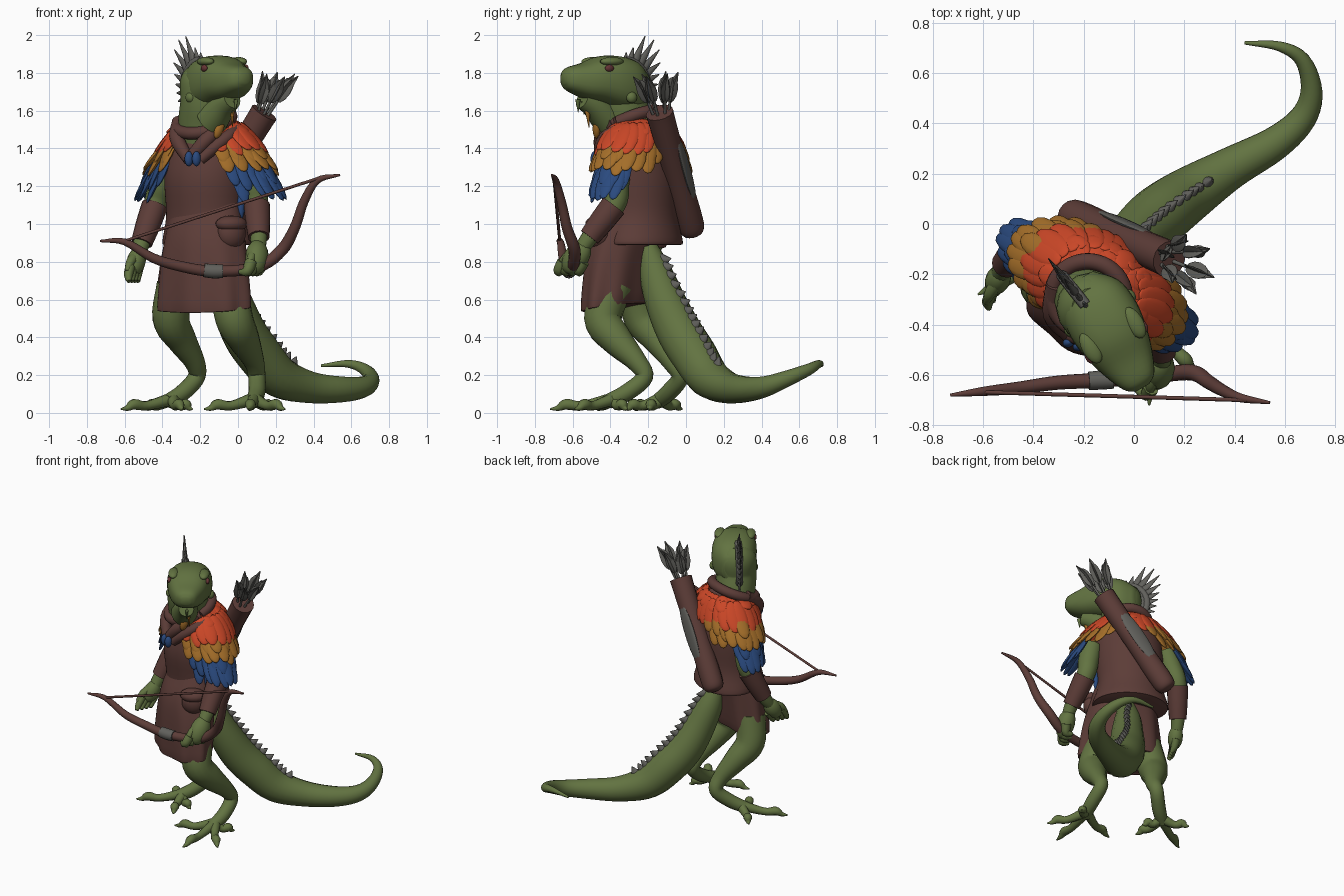
import bpy, bmesh, math, random
from mathutils import Vector as V, Matrix

random.seed(4)
cube = bpy.data.objects.get("Cube")
if cube:
    bpy.data.objects.remove(cube)


def paint(name, r, g, b):
    m = bpy.data.materials.new(name)
    m.use_nodes = True
    m.diffuse_color = (r, g, b, 1)
    bsdf = next(n for n in m.node_tree.nodes if n.type == 'BSDF_PRINCIPLED')
    bsdf.inputs["Base Color"].default_value = (r, g, b, 1)
    bsdf.inputs["Roughness"].default_value = 0.8
    return m


GREEN = paint("scale green", .123, .172, .053)
LEATHER = paint("leather brown", .108, .046, .039)
GREY = paint("spine grey", .118, .116, .105)
ORANGE = paint("feather orange", .59, .062, .02)
GOLD = paint("feather gold", .37, .155, .022)
BLUE = paint("feather blue", .023, .068, .21)
MAROON = paint("eye maroon", .13, .035, .035)

# Body axes: LEFT and FORE for the turned torso, HEAD and HSIDE for the head
UP = V((0, 0, 1))
LEFT, FORE = V((.88, -.48, 0)), V((-.48, -.88, 0))
HEAD, HSIDE = V((.5, -.866, 0)), V((.866, .5, 0))


def part(name, mat, build):
    """Make one object from a function that fills a bmesh."""
    bm = bmesh.new()
    build(bm)
    bmesh.ops.recalc_face_normals(bm, faces=bm.faces)
    me = bpy.data.meshes.new(name)
    bm.to_mesh(me)
    bm.free()
    me.materials.append(mat)
    ob = bpy.data.objects.new(name, me)
    bpy.context.collection.objects.link(ob)
    bpy.ops.object.select_all(action='DESELECT')
    ob.select_set(True)
    bpy.context.view_layer.objects.active = ob
    bpy.ops.object.shade_smooth_by_angle(angle=math.radians(50))


def frame(loc, axis, normal, size):
    z = V(axis).normalized()
    x = V(normal).cross(z).normalized()
    m = Matrix((x, z.cross(x), z)).transposed().to_4x4()
    return Matrix.Translation(V(loc)) @ m @ Matrix.Diagonal((*size, 1))


def blob(bm, loc, size, axis=UP, normal=HEAD, seg=16):
    bmesh.ops.create_uvsphere(bm, u_segments=seg, v_segments=seg // 2 + 1, radius=1,
                              matrix=frame(loc, axis, normal, size))


def spike(bm, base, axis, normal, width, thick, length):
    mid = V(base) + V(axis).normalized() * length / 2
    bmesh.ops.create_cone(bm, cap_ends=True, segments=10, radius1=1, radius2=.08, depth=1,
                          matrix=frame(mid, axis, normal, (width, thick, length)))


def loft(bm, rings):
    rows = [[bm.verts.new(p) for p in ring] for ring in rings]
    n = len(rows[0])
    for a, b in zip(rows, rows[1:]):
        for i in range(n):
            bm.faces.new((a[i], a[(i + 1) % n], b[(i + 1) % n], b[i]))
    bm.faces.new(rows[0])
    bm.faces.new(rows[-1])


def spline(pts, steps=5):
    p = [V(q) for q in pts]
    p = [p[0] * 2 - p[1]] + p + [p[-1] * 2 - p[-2]]
    out = []
    for a, b, c, d in zip(p, p[1:], p[2:], p[3:]):
        for k in range(steps):
            t = k / steps
            out.append((b * 2 + (c - a) * t + (a * 2 - b * 5 + c * 4 - d) * t * t
                        + (b * 3 - a - c * 3 + d) * t ** 3) / 2)
    return out + [p[-2]]


def tube(bm, pts, seg=16, steps=5):
    """Round tube through (x, y, z, radius) points."""
    path = spline(pts, steps)
    rings, side = [], None
    for i, q in enumerate(path):
        d = (path[min(i + 1, len(path) - 1)] - path[max(i - 1, 0)]).to_3d().normalized()
        side = side or d.orthogonal()
        side = (side - d * side.dot(d)).normalized()
        up = d.cross(side)
        rings.append([q.to_3d() + (side * math.cos(a) + up * math.sin(a)) * max(q.w, .002)
                      for a in (math.tau * k / seg for k in range(seg))])
    loft(bm, rings)


def tube_part(name, mat, *paths):
    part(name, mat, lambda bm: [tube(bm, p) for p in paths])


def oval(c, a, b, t):
    return V(c) + LEFT * a * math.cos(t) + FORE * b * math.sin(t)


def garment(name, levels, pleat=0, tilt=0):
    """Stacked ovals (x, y, z, half width, half depth) turned with the torso."""
    def build(bm):
        rings = []
        for x, y, z, a, b in spline(levels, 4):
            ring = []
            for t in (math.tau * k / 64 for k in range(64)):
                g = 1 + pleat * math.cos(t * 8) * max(0, 1 - z)
                ring.append(oval((x, y, z + tilt * math.sin(t)), a * g, b * g, t))
            rings.append(ring)
        loft(bm, rings)
    part(name, LEATHER, build)


# Clothing
garment("skirt", [(-.185, -.36, .56, .255, .13), (-.185, -.36, .575, .275, .155), (-.18, -.345, .8, .25, .165),
                  (-.175, -.32, .97, .215, .165), (-.17, -.28, 1.12, .19, .13)], .09, -.025)
garment("coat", [(-.16, -.23, .89, .24, .19), (-.16, -.23, .91, .25, .2), (-.17, -.24, 1.05, .215, .19),
                 (-.17, -.25, 1.25, .225, .2), (-.16, -.25, 1.42, .21, .165), (-.16, -.25, 1.5, .16, .14),
                 (-.16, -.25, 1.55, .1, .1)])
NECK = V((-.18, -.29, 1.54))
tube_part("collar", LEATHER, [(*(oval(NECK, .145, .14, t) - UP * .06 * math.sin(t)), .033)
                              for t in (math.tau * k / 12 for k in range(13))])
tube_part("lapels", LEATHER, *[[(*oval(NECK, .145 * s, .06, .3), .04),
                                (*(NECK + LEFT * .09 * s + FORE * .13 - UP * .09), .04),
                                (*(NECK + FORE * .17 - UP * .2), .03)] for s in (-1, 1)])
tube_part("chest_strap", LEATHER, [(-.01, -.36, 1.5, .03), (-.05, -.42, 1.465, .034), (-.12, -.452, 1.41, .034),
                                   (-.2, -.455, 1.34, .028)])
part("pouch", LEATHER, lambda bm: [blob(bm, (-.035, -.46, .95), (.08, .06, .085), UP, (.4, -.9, 0)),
                                   blob(bm, (-.035, -.465, 1), (.088, .066, .045), UP, (.4, -.9, 0))])

# Feather mantle, row by row on both shoulders
CAPE = V((-.145, -.24, 0))


def feathers(name, mat, rows):
    def build(bm):
        for (ra, rb, rz), (ta, tb, tz), lo, hi, count, width in rows:
            for s in (-1, 1):
                for k in range(count):
                    t = math.radians(lo + (hi - lo) * (k + random.uniform(-.2, .2)) / (count - 1))
                    root = oval(CAPE + UP * rz, ra * s, rb, t)
                    tip = oval(CAPE + UP * (tz + random.uniform(-.02, .02)), ta * s, tb, t)
                    d = tip - root
                    out = oval(V((0, 0, .15)), s * .3, .25, t)
                    blob(bm, (root + tip) / 2, (width, .015, d.length * .56), d, out, 12)
    part(name, mat, build)


feathers("orange_feathers", ORANGE, [((.12, .11, 1.55), (.24, .175, 1.47), -92, 58, 10, .05),
                                     ((.18, .14, 1.53), (.32, .205, 1.38), -92, 56, 11, .05)])
feathers("gold_feathers", GOLD, [((.23, .165, 1.47), (.35, .21, 1.33), -65, 55, 9, .045),
                                 ((.26, .165, 1.43), (.385, .215, 1.28), -55, 55, 9, .045)])
feathers("blue_feathers", BLUE, [((.29, .15, 1.38), (.4, .19, 1.2), -22, 52, 7, .042),
                                 ((.31, .14, 1.34), (.44, .18, 1.14), -20, 48, 6, .042)])
part("chest_beads", BLUE, lambda bm: [blob(bm, (x, y, 1.345), (.024, .02, .04)) for x, y in
                                      ((-.22, -.485), (-.26, -.47))])
part("hip_feather", BLUE, lambda bm: [blob(bm, (.015, -.37, 1.1), (.022, .02, .075))])
part("chest_charm", GOLD, lambda bm: [blob(bm, (-.1, -.475, 1.5), (.024, .018, .05), (.4, 0, 1))])

# Head and neck
tube_part("neck", GREEN, [(-.18, -.28, 1.46, .14), (-.18, -.31, 1.56, .135), (-.17, -.335, 1.65, .135),
                          (-.17, -.33, 1.76, .135), (-.16, -.34, 1.83, .09)])
SNOUT = V((.035, -.65, 0))


def build_head(bm):
    def box(v):
        return math.copysign(abs(v) ** .8, v)
    rings = []
    for q in spline([(0, 1.77, .03, .025), (.03, 1.768, .07, .06), (.12, 1.76, .11, .092), (.22, 1.765, .137, .122),
                     (.32, 1.75, .148, .14), (.42, 1.73, .13, .135), (.5, 1.72, .06, .08)], 4):
        c = SNOUT - HEAD * q[0] + UP * q[1]
        rings.append([c + HSIDE * q[2] * box(math.cos(t)) + UP * q[3] * box(math.sin(t))
                      for t in (math.tau * k / 28 for k in range(28))])
    loft(bm, rings)
    c = SNOUT - HEAD * .24
    for s in (-1, 1):
        blob(bm, c + HSIDE * .1 * s + UP * 1.86, (.036, .07, .024))
        blob(bm, c - HEAD * .1 + HSIDE * .135 * s + UP * 1.67, (.025, .03, .03))
    # Throat flap with small points
    tube(bm, [(-.03, -.55, 1.66, .05), (-.08, -.48, 1.62, .07), (-.14, -.41, 1.55, .09)])
    for k in range(5):
        spike(bm, SNOUT - HEAD * (.09 + k * .035) + UP * (1.66 - k * .01), (-.05, .02, -1), HSIDE, .016, .01, .07)


part("head", GREEN, build_head)
part("eyes", MAROON, lambda bm: [blob(bm, SNOUT - HEAD * .21 + HSIDE * .126 * s + UP * 1.825, (.014, .026, .019))
                                 for s in (-1, 1)])
part("dewlap", GOLD, lambda bm: [spike(bm, (-.03, -.525, 1.63), (0, .1, -1), HSIDE, .02, .014, .12)])
NAPE, BACK = V((-.195, -.32, 1.72)), V((-.62, .78, 0))


def build_crest(bm):
    web = []
    for k in range(12):
        t = math.radians(-52 + 13 * k)
        d = BACK * math.cos(t) + UP * math.sin(t)
        length = .1 + .11 * math.exp(-((k - 8) / 2.6) ** 2) - .05 * (k > 9)
        spike(bm, NAPE + d * .11, d + BACK * .12 + UP * .2, BACK.cross(UP), .034, .022, length)
        web.append((*(NAPE + d * .145), .024))
    tube(bm, web, 10, 2)


part("head_crest", GREY, build_crest)

# Tail with a row of spines
TAIL = [(-.1, -.2, .88, .05), (-.08, -.16, .74, .088), (-.03, -.105, .58, .108), (.03, -.035, .43, .12),
        (.11, .04, .31, .122), (.22, .12, .19, .11), (.38, .22, .135, .085), (.56, .32, .125, .068),
        (.67, .42, .14, .055), (.705, .53, .18, .043), (.67, .65, .23, .031), (.58, .705, .26, .02),
        (.44, .72, .25, .007)]
tube_part("tail", GREEN, TAIL)


def build_spines(bm):
    path = spline(TAIL, 3)[2:18]
    for a, b in zip(path, path[1:]):
        d = (b - a).to_3d().normalized()
        out = (UP - d * d.z).normalized()
        spike(bm, a.to_3d() + out * (a.w - .015), out + d * .2, d.cross(out), .036, .026, .055)


part("tail_spines", GREY, build_spines)


# Legs and feet
def leg(name, path, toes):
    ankle, ball = V(path[-2][:3]), V(path[-1][:3])
    def build(bm):
        tube(bm, path)
        for x, y in toes:
            tip = V((x, y, .02))
            mid = ball.lerp(tip, .45) - UP * .004
            knuckle = ball.lerp(tip, .72) + UP * .014
            tube(bm, [(*ankle.lerp(ball, .7), .036), (*mid, .025), (*knuckle, .029), (*ball.lerp(tip, .86), .016),
                      (*tip, .004)], 10, 4)
    part(name, GREEN, build)


leg("left_leg", [(-.05, -.38, .68, .1), (-.02, -.44, .5, .1), (.03, -.37, .39, .085), (.085, -.26, .27, .055),
                 (.1, -.22, .19, .046), (.1, -.31, .11, .045), (.08, -.41, .06, .04)],
    [(.06, -.72), (-.18, -.47), (.25, -.59), (.19, -.31)])
leg("right_leg", [(-.33, -.27, .68, .1), (-.355, -.23, .5, .098), (-.3, -.15, .39, .08), (-.23, -.07, .27, .055),
                  (-.22, -.03, .19, .046), (-.29, -.09, .11, .045), (-.37, -.15, .06, .04)],
    [(-.62, -.28), (-.29, -.33), (-.49, -.02), (-.24, -.2)])


# Arms with bracers and hands
def arm(side, shoulder, elbow, wrist, hand, curl, size):
    s, e, w, h = V(shoulder), V(elbow), V(wrist), V(hand)
    tube_part(side + "_arm", GREEN, [(*s, .07), (*s.lerp(e, .5), .07), (*e, .06), (*w, .045), (*h, .035)])
    tube_part(side + "_bracer", LEATHER, [(*e.lerp(w, .02), .07), (*e.lerp(w, .5), .066), (*w, .057)])
    d = (h - w).normalized()
    def build(bm):
        blob(bm, h, (.05 * size, .045 * size, .075 * size), d, LEFT)
        for k in range(4):
            a = h + FORE * (.045 - .03 * k) * size + d * .03
            b = a + d * .06 + LEFT * .02 * curl
            c = b + d * .05 * (1 - abs(curl)) + LEFT * curl * .05
            tube(bm, [(*a, .024 * size), (*b, .021 * size), (*c, .012)], 8, 3)
        tube(bm, [(*w.lerp(h, .6), .03), (*(h + FORE * .06), .025), (*(h + FORE * .07 + d * .06), .012)], 8, 3)
    part(side + "_hand", GREEN, build)


arm("left", (.06, -.36, 1.33), (.1, -.38, 1.1), (.11, -.51, .93), (.1, -.58, .825), -.9, 1.35)
arm("right", (-.37, -.11, 1.33), (-.44, -.08, 1.1), (-.51, -.16, .9), (-.54, -.22, .8), .3, 1.1)

# Bow
tube_part("bow", LEATHER, [(-.73, -.68, .91, .006), (-.6, -.665, .905, .018), (-.45, -.65, .82, .025),
                           (-.3, -.63, .775, .028), (-.13, -.62, .75, .03), (.1, -.6, .77, .03), (.23, -.59, .86, .032),
                           (.3, -.63, .98, .028), (.35, -.66, 1.12, .024), (.42, -.69, 1.23, .018),
                           (.54, -.71, 1.26, .006)])
tube_part("bow_wrap", GREY, [(-.18, -.623, .755, .036), (-.13, -.62, .75, .038), (-.08, -.618, .75, .036)])
tube_part("bow_string", LEATHER, [(-.6, -.668, .91, .008), (.45, -.7, 1.25, .008)])

# Quiver and arrows
top, low = V((.14, -.14, 1.59)), V((-.24, .03, .98))
axis = (top - low).normalized()
out = V((.3, .95, .1))
out = (out - axis * out.dot(axis)).normalized()
tube_part("quiver", LEATHER, [(*(low - axis * .045), .02), (*(low - axis * .02), .062), (*low.lerp(top, .1), .072),
                              (*low.lerp(top, .5), .068), (*low.lerp(top, .9), .072), (*top, .074)])
part("quiver_panel", GREY, lambda bm: [blob(bm, low.lerp(top, .5) + out * .06, (.052, .016, .21), axis, out)])


def build_fletching(bm):
    for k in range(6):
        t = math.tau * k / 6
        lean = LEFT * math.cos(t) + out * math.sin(t)
        d = axis + lean * .23 + V((-.08, .1, .1))
        root = top + lean * .03 - axis * .05
        tube(bm, [(*root, .009), (*(root + d * .2), .006)], 8, 2)
        for turn in (lean, lean.cross(d)):
            blob(bm, root + d * .17, (.036, .007, .075), d, turn, 10)
            spike(bm, root + d * .19, d + lean * .3, turn, .032, .007, .085)


part("arrow_fletching", GREY, build_fletching)
